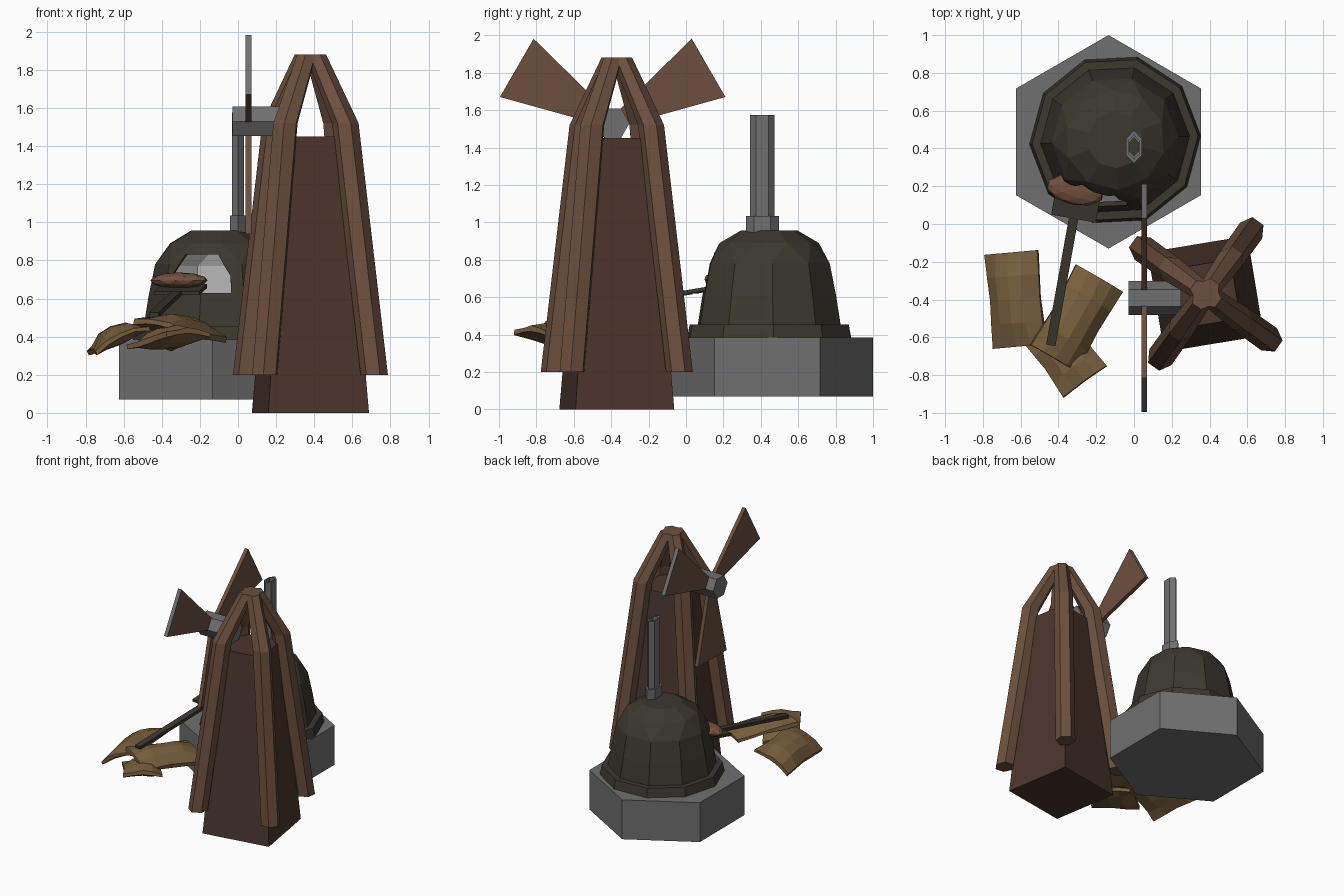
import bpy, bmesh, math, random
from mathutils import Vector, Matrix

if "Cube" in bpy.data.objects:
    bpy.data.objects.remove(bpy.data.objects["Cube"])

random.seed(4)


def mat(name, rgb):
    m = bpy.data.materials.new(name)
    m.diffuse_color = (*rgb, 1)
    m.use_nodes = True
    m.node_tree.nodes["Principled BSDF"].inputs["Base Color"].default_value = m.diffuse_color
    return m


STONE = mat("stone", (0.16, 0.16, 0.16))
WOOD = mat("wood", (0.15, 0.08, 0.048))
DARK_WOOD = mat("dark_wood", (0.07, 0.036, 0.026))
CLAY = mat("clay", (0.045, 0.04, 0.028))
PLASTER = mat("plaster", (0.6, 0.6, 0.6))
SACK = mat("sackcloth", (0.19, 0.115, 0.048))
CRUST = mat("crust", (0.17, 0.08, 0.048))


def finish(name, bm, *mats):
    bmesh.ops.recalc_face_normals(bm, faces=bm.faces)
    me = bpy.data.meshes.new(name)
    bm.to_mesh(me)
    bm.free()
    for m in mats:
        me.materials.append(m)
    ob = bpy.data.objects.new(name, me)
    bpy.context.collection.objects.link(ob)
    return ob


def ngon(n, r, c, start=0.0, sx=1, sy=1):
    """Horizontal polygon ring around point c."""
    return [Vector((c[0] + sx * r * math.cos(start + 2 * math.pi * i / n),
                    c[1] + sy * r * math.sin(start + 2 * math.pi * i / n), c[2]))
            for i in range(n)]


def loft(name, rings, *mats, caps=True, closed=False):
    """Skin a row of rings; closed joins the last ring to the first."""
    bm = bmesh.new()
    vs = [[bm.verts.new(p) for p in ring] for ring in rings]
    n = len(vs[0])
    pairs = list(zip(vs, vs[1:])) + ([(vs[-1], vs[0])] if closed else [])
    for a, b in pairs:
        for i in range(n):
            j = (i + 1) % n
            bm.faces.new((a[i], a[j], b[j], b[i]))
    if not closed and caps:
        bm.faces.new(vs[0])
        bm.faces.new(vs[-1])
    return finish(name, bm, *mats)


# Oven: hexagonal stone plinth
loft("oven_plinth", [ngon(6, 0.565, (-0.135, 0.435, z), math.pi / 6) for z in (0.07, 0.385)], STONE)

# Oven: clay rim and hollow faceted dome
OX, OY = -0.1, 0.445
loft("oven_rim", [ngon(10, r, (OX, OY, z), 0.05) for r, z in
                  ((0.455, 0.38), (0.44, 0.455), (0.37, 0.455), (0.37, 0.38))], CLAY, closed=True)
profile = ((0.405, 0.385), (0.395, 0.455), (0.37, 0.61), (0.335, 0.78), (0.265, 0.89), (0.15, 0.957))
dome = loft("oven_dome", [ngon(10, r, (OX, OY, z), 0.05 + 0.314 * (k > 3)) for k, (r, z) in enumerate(profile)],
            CLAY, PLASTER, caps=False)
bm = bmesh.new()
bm.from_mesh(dome.data)
top = [e for e in bm.edges if e.is_boundary and e.verts[0].co.z > 0.9]
bmesh.ops.contextual_create(bm, geom=top)
bmesh.ops.triangulate(bm, faces=[f for f in bm.faces if f.calc_center_median().z > 0.8])
bmesh.ops.recalc_face_normals(bm, faces=bm.faces)
bm.to_mesh(dome.data)
bm.free()
sol = dome.modifiers.new("shell", 'SOLIDIFY')
sol.thickness, sol.offset, sol.material_offset = 0.025, -1, 1

# Oven: arched mouth cut through the shell
arch = ((-0.17, 0.63), (0.17, 0.63), (0.16, 0.72), (0.09, 0.83), (-0.09, 0.83), (-0.16, 0.72))
turn = Matrix.Translation((OX, OY, 0)) @ Matrix.Rotation(-0.32, 4, 'Z')
cutter = loft("mouth_cutter", [[turn @ Vector((x, y, z)) for x, z in arch] for y in (-0.05, -0.6)], CLAY)
cut = dome.modifiers.new("mouth", 'BOOLEAN')
cut.operation, cut.object, cut.solver = 'DIFFERENCE', cutter, 'EXACT'
bpy.context.view_layer.objects.active = dome
for m in ("shell", "mouth"):
    bpy.ops.object.modifier_apply(modifier=m)
bpy.data.objects.remove(cutter)


# Oven: hollow chimney and its collar
def pipe(name, r, wall, z0, z1):
    c = (0.0, 0.408)
    loft(name, [ngon(6, rr, (*c, z), math.pi / 2, 0.55, 1) for rr, z in
                ((r, z0), (r, z1), (r - wall, z1), (r - wall, z0))], STONE, closed=True)


pipe("chimney_collar", 0.088, 0.03, 0.9, 1.035)
pipe("chimney_pipe", 0.066, 0.018, 0.92, 1.575)

# Baker's peel: blade, handle and the loaf on it
start, end = Vector((-0.44, -0.64, 0.515)), Vector((-0.32, 0.03, 0.628))
axis = (end - start).normalized()
side = axis.cross(Vector((0, 0, 1))).normalized()
up = side.cross(axis)


def plank(name, a, b, w, t, m):
    loft(name, [[p + side * sx * w / 2 + up * sz * t / 2 for sx, sz in
                 ((-1, -1), (1, -1), (1, 1), (-1, 1))] for p in (a, b)], m)


plank("peel_handle", start, end, 0.05, 0.025, CLAY)
plank("peel_blade", end, end + axis * 0.23, 0.24, 0.02, CLAY)
bm = bmesh.new()
bmesh.ops.create_icosphere(bm, subdivisions=2, radius=1, matrix=Matrix.Translation((-0.31, 0.18, 0.695))
                           @ Matrix.Rotation(-0.2, 4, 'Z') @ Matrix.Diagonal((0.155, 0.08, 0.042, 1)))
finish("loaf", bm, CRUST)


# Flour sacks: lumpy flat pillows
def sack(name, loc, w, l, rz, roll, pitch, sag):
    n = 4
    bm = bmesh.new()
    M = (Matrix.Translation(loc) @ Matrix.Rotation(rz, 4, 'Z')
         @ Matrix.Rotation(roll, 4, 'Y') @ Matrix.Rotation(pitch, 4, 'X'))
    grids = []
    for s in (-1, 1):
        g = []
        for i in range(n + 1):
            for j in range(n + 1):
                u, v = i / n * 2 - 1, j / n * 2 - 1
                z = s * (0.012 + 0.04 * (1 - u * u) ** 0.5 * (1 - v * v) ** 0.5)
                z += sag * (0.3 - u * u) + random.uniform(-0.006, 0.006)
                pinch = 1 - 0.08 * (1 - abs(v))
                g.append(bm.verts.new(M @ Vector((u * w / 2 * pinch, v * l / 2, z))))
        grids.append(g)
        for i in range(n):
            for j in range(n):
                k = i * (n + 1) + j
                bm.faces.new((g[k], g[k + 1], g[k + n + 2], g[k + n + 1]))
    lo, hi = grids
    for e in [e for e in bm.edges if e.is_boundary and e.verts[0] in lo]:
        a, b = (lo.index(v) for v in e.verts)
        bm.faces.new((lo[a], lo[b], hi[b], hi[a]))
    finish(name, bm, SACK)


sack("sack_left", (-0.635, -0.4, 0.4), 0.31, 0.5, 0.09, -0.42, 0.0, 0.03)
sack("sack_front", (-0.365, -0.69, 0.39), 0.285, 0.36, 0.63, 0.0, -0.2, 0.02)
sack("sack_top", (-0.3, -0.5, 0.45), 0.29, 0.49, -0.53, 0.2, -0.08, 0.03)

# Mill: tapered square tower and four bent hexagonal legs
MX, MY, A0 = 0.38, -0.37, math.atan2(0.22, -0.307)
loft("mill_tower", [ngon(4, r, (MX, MY, z), A0) for r, z in ((0.378, 0), (0.225, 1.45))], DARK_WOOD)
for k in range(4):
    a = A0 + k * math.pi / 2
    path = ((0.412, 0.2, 0.072), (0.225, 1.52, 0.07), (0.034, 1.88, 0.055))
    loft(f"mill_leg_{k + 1}", [ngon(6, w, (MX + r * math.cos(a), MY + r * math.sin(a), z), a + math.pi / 6)
                               for r, z, w in path], WOOD)


# Mill: hub and three flared sails, turning in the y-z plane
def yz(x, pts):
    return [Vector((x, -0.392 + y, 1.53 + z)) for y, z in pts]


hexagon = [(0.09 * math.cos(i * math.pi / 3), 0.09 * math.sin(i * math.pi / 3)) for i in range(6)]
loft("sail_hub", [yz(x, hexagon) for x in (-0.03, 0.25)], STONE)
for k in range(3):
    c, s = math.cos(math.pi / 6 + k * 2 * math.pi / 3), math.sin(math.pi / 6 + k * 2 * math.pi / 3)
    pts = [(c * d - s * t, s * d + c * t) for d, t in
           ((0.05, -0.04), (0.592, -0.18), (0.592, 0.18), (0.05, 0.04))]
    sail = loft(f"mill_sail_{k + 1}", [yz(x, pts) for x in (0.04, 0.07)], WOOD, STONE)
    # grey end strip on the outer edge
    far = max(sail.data.polygons, key=lambda f: (f.center.y + 0.392) * c + (f.center.z - 1.53) * s)
    far.material_index = 1
